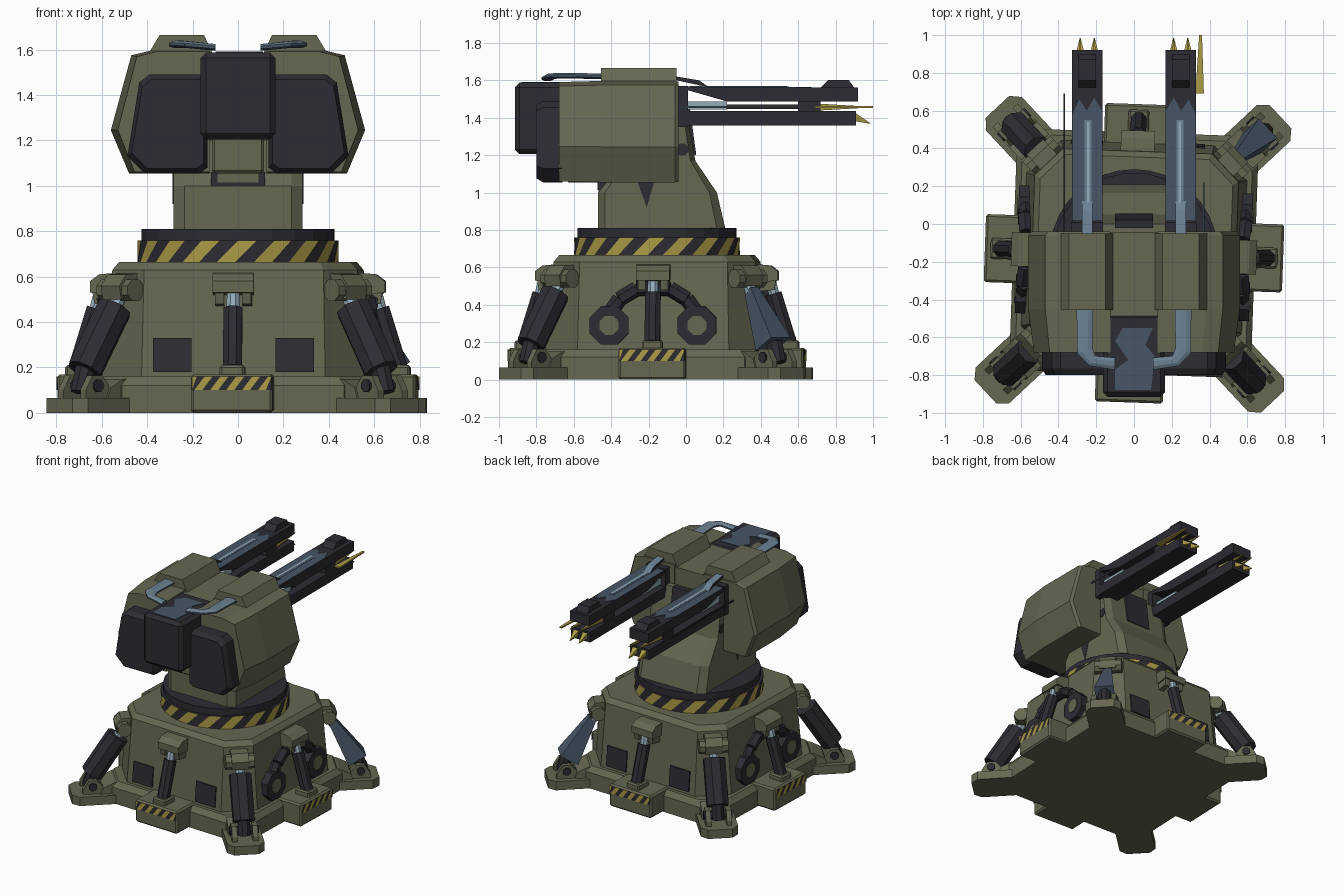
import bpy, bmesh, math
from mathutils import Matrix, Vector

if "Cube" in bpy.data.objects:
    bpy.data.objects.remove(bpy.data.objects["Cube"])

def material(name, rgb):
    m = bpy.data.materials.new(name)
    m.diffuse_color = (*rgb, 1)
    m.use_nodes = True
    m.node_tree.nodes["Principled BSDF"].inputs["Base Color"].default_value = m.diffuse_color
    return m

OLIVE = material("olive", (.135, .135, .085))
DARK = material("charcoal", (.025, .025, .033))
BLUE = material("worn_blue", (.065, .093, .135))
MID = material("steel_blue", (.15, .22, .29))
STEEL = material("pale_steel", (.30, .42, .50))
YELLOW = material("hazard_yellow", (.41, .33, .06))
I = Matrix.Identity(4)
MIRROR = Matrix.Scale(-1, 4, (1, 0, 0))

def mesh(name, verts, faces, mats, M=I, bevel=0, rule=None, solid=True):
    bm = bmesh.new()
    vs = [bm.verts.new(v) for v in verts]
    for f in faces:
        bm.faces.new([vs[i] for i in f])
    if bevel:
        bmesh.ops.bevel(bm, geom=bm.edges[:], offset=bevel, segments=1, affect='EDGES')
    bm.transform(M)
    if solid:
        bmesh.ops.recalc_face_normals(bm, faces=bm.faces[:])
    bm.normal_update()
    if rule:
        for i, f in enumerate(bm.faces):
            f.material_index = rule(i, f)
    me = bpy.data.meshes.new(name)
    bm.to_mesh(me)
    bm.free()
    for m in mats if isinstance(mats, list) else [mats]:
        me.materials.append(m)
    ob = bpy.data.objects.new(name, me)
    bpy.context.collection.objects.link(ob)
    return ob

def loft(name, loops, mats, M=I, bevel=0, rule=None):
    n = len(loops[0])
    faces = [(k*n+i, k*n+(i+1) % n, (k+1)*n+(i+1) % n, (k+1)*n+i)
             for k in range(len(loops)-1) for i in range(n)]
    faces += [tuple(range(n)), tuple(range((len(loops)-1)*n, len(loops)*n))]
    return mesh(name, [p for l in loops for p in l], faces, mats, M, bevel, rule)

def prism(name, pts, axis, a, b, mats, M=I, bevel=0, rule=None):
    def put(p, t):
        return {'x': (t, *p), 'y': (p[0], t, p[1]), 'z': (*p, t)}[axis]
    return loft(name, [[put(p, t) for p in pts] for t in (a, b)], mats, M, bevel, rule)

def box(name, x0, x1, y0, y1, z0, z1, mats, M=I, bevel=0, rule=None):
    return prism(name, [(x0, y0), (x1, y0), (x1, y1), (x0, y1)], 'z', z0, z1, mats, M, bevel, rule)

def circle(r, n, z, rot=0.5):
    return [(r*math.cos(2*math.pi*(i+rot)/n), r*math.sin(2*math.pi*(i+rot)/n), z) for i in range(n)]

def rod(name, a, b, r, mats, M=I, n=8, r2=None):
    a, b = Vector(a), Vector(b)
    d = b - a
    R = Matrix.Translation(a) @ d.to_track_quat('Z', 'Y').to_matrix().to_4x4()
    return loft(name, [circle(r, n, 0), circle(r if r2 is None else r2, n, d.length)], mats, M @ R)

def chamfered(h, c, z):
    q = [(h, -h+c), (h, h-c), (h-c, h), (-h+c, h), (-h, h-c), (-h, -h+c), (-h+c, -h), (h-c, -h)]
    return [(x, y, z) for x, y in q]

# The pedestal is turned slightly and sits behind the barrels
BASE = Matrix.Translation((0, -.155, 0)) @ Matrix.Rotation(math.radians(-2), 4, 'Z')

# Base plate and tapered pedestal
loft("base_plate", [chamfered(.64, .15, 0), chamfered(.64, .15, .12), chamfered(.61, .15, .16)], OLIVE, BASE)
loft("pedestal", [chamfered(.585, .18, .15), chamfered(.54, .145, .63), chamfered(.51, .13, .665)], OLIVE, BASE)

# Turntable with diagonal hazard stripes
N = 34
ring = circle(.445, N, .66) + circle(.445, N, .76, 1.7)
mesh("hazard_ring", ring, [(i, (i+1) % N, N+(i+1) % N, N+i) for i in range(N)]
     + [tuple(range(N)), tuple(range(N, 2*N))], [YELLOW, DARK], BASE, rule=lambda i, f: i % 2)
loft("turntable", [circle(.428, 24, .755), circle(.428, 24, .81)], DARK, BASE)

for k in range(4):
    # Corner feet with clevis, piston and upper bracket
    M = BASE @ Matrix.Rotation(math.pi/4 + k*math.pi/2, 4, 'Z')
    end = (1.06, 1.06, 1.075, 1.075)[k]
    foot = [(.6, -.13), (end-.05, -.13), (end, -.085), (end, .085), (end-.05, .13), (.6, .13)]
    prism("foot", foot, 'z', 0, .066, OLIVE, M)
    prism("foot_riser", [(.6, 0), (.9, 0), (.86, .11), (.78, .15), (.6, .15)], 'y', -.1, .1, OLIVE, M)
    for s in (-1, 1):
        prism("foot_lug", [(.86, .05), (1.0, .05), (1.0, .1), (.96, .165), (.90, .165), (.86, .12)], 'y',
              s*.072-.018, s*.072+.018, OLIVE, M)
    rod("foot_pin", (.93, -.10, .12), (.93, .10, .12), .03, DARK, M)
    rod("foot_eye", (.95, 0, .09), (.92, 0, .2), .045, DARK, M)
    if k == 0:
        rod("corner_piston", (.91, 0, .19), (.74, 0, .48), .10, BLUE, M, 4, .04)
    else:
        rod("corner_piston", (.925, 0, .185), (.745, 0, .46), .08, DARK, M, 8)
    rod("corner_rod", (.75, 0, .45), (.69, 0, .55), .032, STEEL, M)
    prism("corner_bracket", [(.55, .50), (.66, .47), (.68, .52), (.76, .50), (.77, .56), (.73, .61), (.55, .62)],
          'y', -.06, .06, OLIVE, M)
    rod("corner_bracket_pin", (.71, -.10, .54), (.71, .10, .54), .052, OLIVE, M)

    # Side tabs with hazard plate, small piston and bracket
    M = BASE @ Matrix.Rotation(k*math.pi/2, 4, 'Z')
    box("side_tab", .55, .79, -.18, .18, 0, .17, OLIVE, M, .012)
    c = lambda t: max(-.175, min(.175, t))
    vs, fs = [], []
    for i in range(-1, 12):
        t = -.2 + i*.035
        q = [(c(t), .1), (c(t+.035), .1), (c(t+.08), .16), (c(t+.045), .16)]
        fs.append(tuple(range(len(vs), len(vs)+4)))
        vs += [(.793, *p) for p in q]
    mesh("hazard_plate", vs, fs, [YELLOW, DARK], M, rule=lambda i, f: i % 2, solid=False)
    box("tab_mount", .64, .76, -.055, .055, .16, .21, OLIVE, M, .01)
    rod("side_piston", (.705, 0, .2), (.625, 0, .46), .045, DARK, M)
    rod("side_rod", (.628, 0, .45), (.605, 0, .54), .03, STEEL, M)
    prism("side_bracket", [(.5, .54), (.56, .52), (.65, .53), (.65, .58), (.61, .61), (.5, .62)], 'y',
          -.09, .09, OLIVE, M)
    for s in (-1, 1):
        prism("side_bracket_lug", [(.54, .47), (.63, .48), (.64, .54), (.54, .54)], 'y', s*.06-.02, s*.06+.02, OLIVE, M)
        if k % 2:
            # Dark access panels on front and back
            loft("access_panel", [[(.588-(z-.15)*.095+o, s*.27+y, z) for y, z in
                 ((-.085, .18), (.085, .18), (.085, .33), (-.085, .33))] for o in (-.01, .006)], DARK, M)
        else:
            # Wishbone arms ending in large nuts on both sides
            path = [(.0, .49), (.09, .485), (.18, .43), (.25, .33)]
            for (y0, z0), (y1, z1) in zip(path, path[1:]):
                rod("wishbone_arm", (.575, s*y0, z0), (.585, s*y1, z1), .04, DARK, M, 6)
            rod("wishbone_nut", (.54, s*.235, .29), (.62, s*.235, .29), .112, DARK, M, 8)
            rod("nut_core", (.55, s*.235, .29), (.626, s*.235, .29), .055, OLIVE, M, 8)

# Neck: sloped profile with chamfered edges
side = [(-.47, .81), (.21, .81), (.165, 1.0), (.05, 1.17), (.0, 1.45), (-.38, 1.45), (-.43, 1.05), (-.47, 1.0)]
inner = [(y*.88-.02, z) for y, z in side]
loft("neck", [[(x, *p) for p in q] for x, q in ((-.285, inner), (-.235, side), (.235, side), (.285, inner))], OLIVE)
prism("neck_slot", [(.0, 1.22), (.055, 1.2), (.02, 1.46), (-.02, 1.46)], 'x', -.1, .1, DARK)
box("rear_step", -.115, .115, -.64, -.2, 1.055, 1.22, OLIVE, bevel=.012)
box("rear_step_base", -.12, .12, -.468, -.3, .985, 1.06, DARK)
box("rear_step_lip", -.09, .09, -.474, -.3, 1.015, 1.06, OLIVE)

# Central housing and rear power box with worn top
box("turret_core", -.14, .14, -.6, -.045, 1.2, 1.58, OLIVE)
box("power_box", -.165, .165, -.915, -.47, 1.205, 1.588, DARK, bevel=.025)
prism("worn_patch", [(-.1, -.88), (.09, -.88), (.11, -.7), (.06, -.64), (.1, -.55), (-.06, -.55), (-.1, -.62),
      (-.03, -.72), (-.1, -.77)], 'z', 1.586, 1.592, BLUE)

for M in (I, MIRROR):
    # Armoured turret pods
    pod = [(.125, 1.055), (.48, 1.055), (.56, 1.245), (.47, 1.575), (.38, 1.597), (.125, 1.597)]
    def pod_loop(y, s):
        return [(.125+(x-.125)*s, y, 1.3+(z-1.3)*(1+(s-1)*.3)) for x, z in pod]
    loft("turret_pod", [pod_loop(-.68, .93), pod_loop(-.45, 1), pod_loop(-.06, 1), pod_loop(-.04, .96)], OLIVE, M)
    prism("pod_hatch", [(.11, 1.58), (.15, 1.665), (.345, 1.665), (.39, 1.59)], 'y', -.455, -.05, OLIVE, M)
    # Dark rear covers
    cover = [(.135, 1.08), (.17, 1.055), (.41, 1.055), (.487, 1.13), (.435, 1.455), (.39, 1.49), (.135, 1.49)]
    loft("rear_cover", [[(.3+(x-.3)*s, y, 1.27+(z-1.27)*s) for x, z in cover]
         for y, s in ((-.8, .9), (-.765, 1), (-.66, 1))], DARK, M)
    # Bent coolant pipes
    pipe = [(.26, -.44, 1.622), (.26, -.67, 1.625), (.22, -.725, 1.622), (.1, -.74, 1.61)]
    loops = []
    for (x, y, z), (dx, dy) in zip(pipe, ((1, 0), (.9, -.35), (.5, -.8), (0, -1))):
        w = .048 if y > -.7 else .035
        loops.append([(x+dx*w*math.cos(a), y+dy*w*math.cos(a), z+.016*math.sin(a))
                      for a in [math.pi*(i+.5)/4 for i in range(8)]])
    loft("coolant_pipe", loops, [BLUE, MID], M, rule=lambda i, f: int(f.normal.z > .8))
    prism("neck_wedge", [(-.26, 1.06), (-.17, 1.06), (-.21, .92)], 'x', .26, .288, DARK, M)
    rod("neck_bolt", (.1, -.02, 1.23), (.288, -.02, 1.23), .035, DARK, M)

    # Twin rail barrels: upper and lower rail, core and muzzle block
    box("barrel_root", .165, .33, -.1, .01, 1.35, 1.57, DARK, M)
    prism("upper_rail", [(0, 1.562), (.92, 1.562), (.92, 1.487), (.22, 1.487), (0, 1.55)], 'x', .168, .328, DARK, M)
    prism("worn_rail_top", [(.17, .02), (.326, .02), (.326, .58), (.29, .66), (.25, .6), (.21, .67), (.17, .6)],
          'z', 1.56, 1.565, BLUE, M)
    box("rail_scratch", .225, .262, .0, .55, 1.56, 1.568, MID, M)
    box("rail_highlight", .235, .25, .02, .54, 1.56, 1.57, STEEL, M)
    prism("rail_sight", [(.72, 1.56), (.76, 1.602), (.87, 1.602), (.9, 1.56)], 'x', .2, .295, DARK, M)
    prism("rail_brace", [(-.05, 1.62), (.07, 1.60), (.125, 1.562), (-.05, 1.60)], 'x', .22, .275, [DARK, MID], M,
          rule=lambda i, f: int(f.normal.z > .5))
    box("lower_rail", .168, .328, 0, .91, 1.358, 1.435, DARK, M)
    box("core_sleeve", .205, .29, 0, .22, 1.445, 1.487, STEEL, M)
    box("core_bar", .215, .28, .2, .65, 1.448, 1.472, DARK, M)
    box("core_block", .18, .315, .6, .72, 1.43, 1.49, DARK, M)
    for x in (.21, .285):
        rod("muzzle_spike", (x, .72, 1.457), (x, .985, 1.457), .025, YELLOW, M, 4, .003)
        rod("muzzle_tip", (x, .895, 1.405), (x, .985, 1.37), .032, YELLOW, M, 4, .003)

# One-sided muzzle vane and slim aerials
prism("muzzle_vane", [(.325, .69), (.37, .69), (.36, 1.0), (.345, 1.0)], 'z', 1.452, 1.462, YELLOW)
box("left_aerial", -.373, -.365, -.04, .69, 1.452, 1.462, DARK)
box("right_aerial", .365, .373, -.04, .22, 1.452, 1.462, BLUE)
